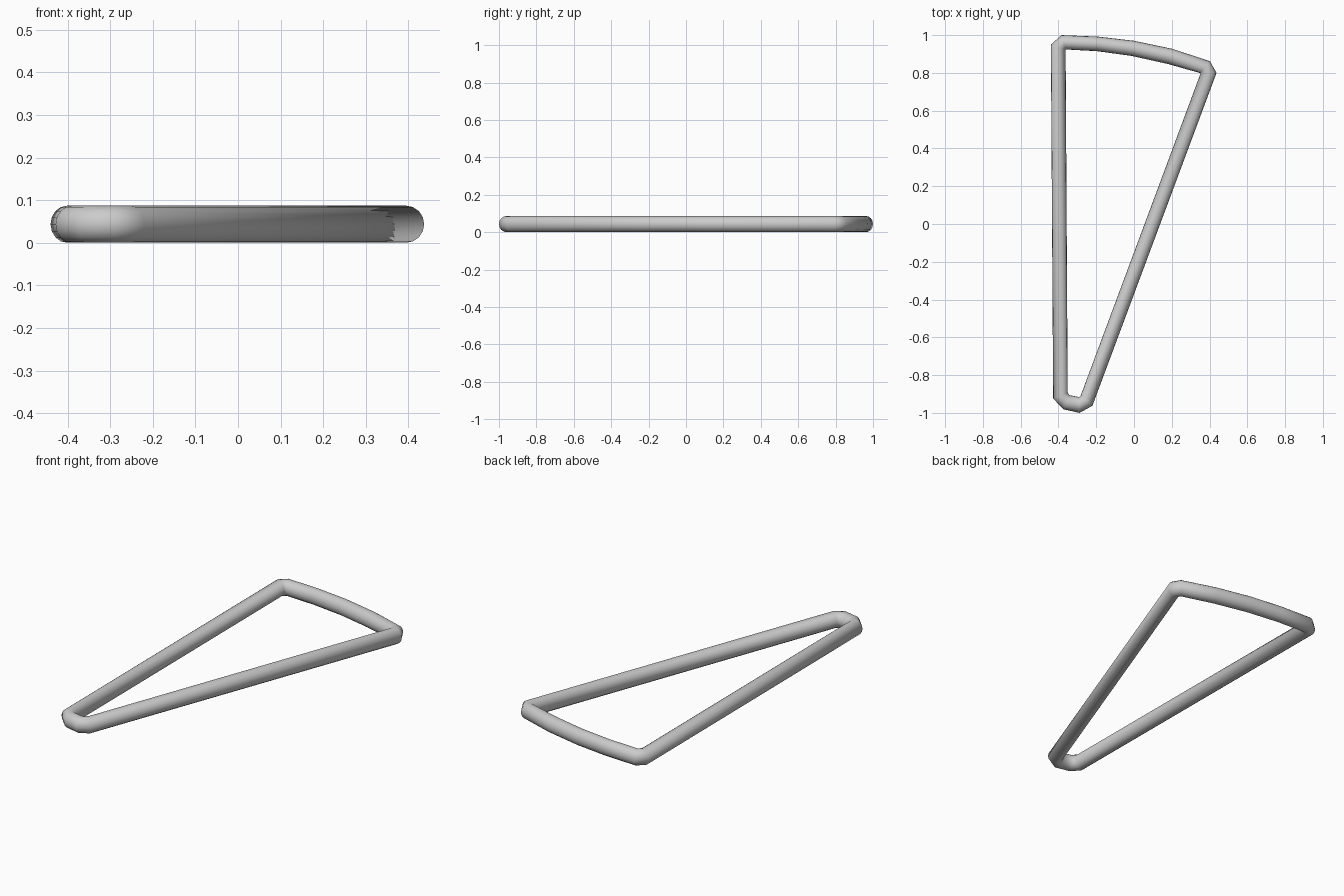
import bpy, bmesh, math
from mathutils import Vector

if "Cube" in bpy.data.objects:
    bpy.data.objects.remove(bpy.data.objects["Cube"])

SIDES = 16
HALF_HEIGHT = 0.0435

# Each mitred ring of the tube: (outer edge x, y, inner edge x, y)
rings = [
    # back left corner
    (-0.440, 0.950, -0.362, 0.922), (-0.384, 1.000, -0.360, 0.924),
    # bowed back rail
    (-0.190, 0.992, -0.197, 0.915), (0.000, 0.970, -0.013, 0.890),
    (0.200, 0.928, 0.180, 0.847),
    # back right corner
    (0.402, 0.862, 0.351, 0.799), (0.437, 0.800, 0.352, 0.796),
    # rounded narrow front end
    (-0.220, -0.962, -0.283, -0.910), (-0.288, -1.000, -0.291, -0.916),
    (-0.373, -0.981, -0.342, -0.906), (-0.428, -0.924, -0.351, -0.893),
]

# Closed tube swept through the rings
bm = bmesh.new()
loops = []
for ox, oy, ix, iy in rings:
    outer, inner = Vector((ox, oy, 0)), Vector((ix, iy, 0))
    mid, half = (outer + inner) / 2, (outer - inner) / 2
    loop = []
    for k in range(SIDES):
        a = 2 * math.pi * k / SIDES
        z = HALF_HEIGHT * (1 + math.sin(a))
        loop.append(bm.verts.new(mid + half * math.cos(a) + Vector((0, 0, z))))
    loops.append(loop)
for i, a in enumerate(loops):
    b = loops[(i + 1) % len(loops)]
    for k in range(SIDES):
        n = (k + 1) % SIDES
        bm.faces.new((a[k], a[n], b[n], b[k]))
bmesh.ops.recalc_face_normals(bm, faces=bm.faces)
for f in bm.faces:
    f.smooth = True

mesh = bpy.data.meshes.new("wedge_tube_frame")
bm.to_mesh(mesh)
bm.free()
frame = bpy.data.objects.new("wedge_tube_frame", mesh)
bpy.context.collection.objects.link(frame)
